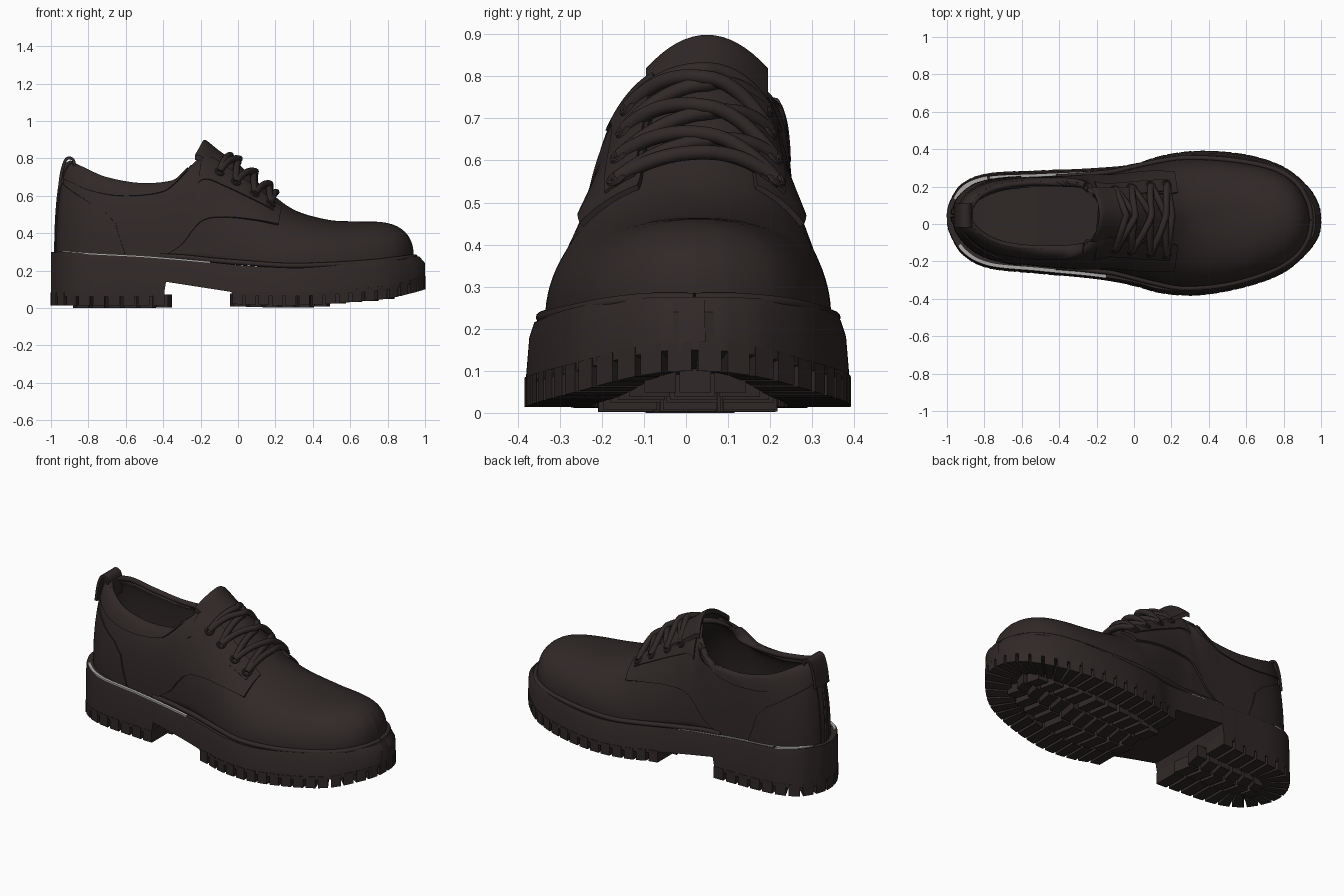
import bpy, bmesh, math
from mathutils import Vector as V

if "Cube" in bpy.data.objects:
    bpy.data.objects.remove(bpy.data.objects["Cube"])

def material(name, rgb):
    m = bpy.data.materials.new(name)
    m.diffuse_color = (*rgb, 1)
    m.use_nodes = True
    m.node_tree.nodes["Principled BSDF"].inputs["Base Color"].default_value = m.diffuse_color
    return m

DARK = material("dark_brown_leather", (0.030, 0.0215, 0.021))
LIGHT = material("pale_grey_seam", (0.42, 0.41, 0.40))

# ---------- helpers ----------
def spline(keys, t):
    """Smooth interpolation through rows of numbers."""
    n = len(keys) - 1
    i = max(0, min(int(t), n - 1))
    f = t - i
    a, b, c, d = (keys[max(0, min(n, i + k))] for k in (-1, 0, 1, 2))
    return [q + .5 * f * (r - p + f * (2*p - 5*q + 4*r - s + f * (3*(q - r) + s - p)))
            for p, q, r, s in zip(a, b, c, d)]

def ramp(pts, x):
    """Straight-line interpolation through (x, y) pairs."""
    if x <= pts[0][0]:
        return pts[0][1]
    for (a, p), (b, q) in zip(pts, pts[1:]):
        if x <= b:
            return p + (q - p) * (x - a) / (b - a)
    return pts[-1][1]

def make(name, verts, faces, mat=DARK, fix=True, weld=0.0003):
    me = bpy.data.meshes.new(name)
    me.from_pydata([tuple(v) for v in verts], [], faces)
    bm = bmesh.new()
    bm.from_mesh(me)
    bmesh.ops.remove_doubles(bm, verts=bm.verts, dist=weld)
    if fix:
        bmesh.ops.recalc_face_normals(bm, faces=bm.faces)
    bm.to_mesh(me)
    bm.free()
    me.materials.append(mat)
    ob = bpy.data.objects.new(name, me)
    bpy.context.collection.objects.link(ob)
    return ob

def loft(name, rings, mat=DARK):
    """Closed rings joined into a capped solid."""
    n = len(rings[0])
    faces = [(i*n + j, i*n + (j+1) % n, (i+1)*n + (j+1) % n, (i+1)*n + j)
             for i in range(len(rings) - 1) for j in range(n)]
    faces += [tuple(range(n)), tuple(range((len(rings)-1)*n, len(rings)*n))]
    return make(name, [p for r in rings for p in r], faces, mat)

def cord(name, pts, r):
    cu = bpy.data.curves.new(name, 'CURVE')
    cu.dimensions = '3D'
    cu.bevel_depth, cu.bevel_resolution, cu.use_fill_caps = r, 3, True
    sp = cu.splines.new('POLY')
    sp.points.add(len(pts) - 1)
    for p, q in zip(sp.points, pts):
        p.co = (*q, 1)
    sp.use_smooth = True
    cu.materials.append(DARK)
    ob = bpy.data.objects.new(name, cu)
    bpy.context.collection.objects.link(ob)

# ---------- sole: x, y left, y right, top z, ground z ----------
SOLE = [(1, .045, -.015, .275, .10), (.985, .11, -.07, .275, .095), (.93, .2, -.15, .27, .08),
        (.8, .305, -.26, .255, .05), (.6, .37, -.335, .235, .03), (.35, .39, -.38, .215, .015),
        (.15, .365, -.37, .22, .015), (0, .32, -.33, .23, .02), (-.2, .30, -.295, .25, .02),
        (-.5, .285, -.265, .275, .012), (-.78, .27, -.235, .29, .012), (-.92, .215, -.16, .30, .012),
        (-.985, .12, -.05, .30, .012), (-1, .06, .01, .30, .012)]
stations = [spline(SOLE, i / 24) for i in range(24 * 13 + 1)]

def under(x, g):
    if x < -.385:
        return g + .05
    return .14 + (x + .385) * -.155 if x < -.03 else g + .05

rings = []
for x, a, b, zt, g in stations:
    c, xt, zb = (a + b) / 2, x - .03 * max(0, x) ** 4, under(x, g)
    rings.append([(x, b, zb), (x, c + (b-c)*.975, zt - .035), (xt, c + (b-c)*.945, zt),
                  (xt, c + (a-c)*.945, zt), (x, c + (a-c)*.975, zt - .035), (x, a, zb)])
loft("sole", rings)

# tread lugs: a rim of blocks plus slanted rows inside it
BOX = [(0, 1, 2, 3), (7, 6, 5, 4), (0, 4, 5, 1), (1, 5, 6, 2), (2, 6, 7, 3), (3, 7, 4, 0)]
verts, faces = [], []

def block(quad, z0s, h):
    k = len(verts)
    verts.extend((x, y, z) for (x, y), z in zip(quad, z0s))
    verts.extend((x, y, z + h) for (x, y), z in zip(quad, z0s))
    faces.extend(tuple(k + i for i in f) for f in BOX)

def rim(loop, count):
    ds = [0]
    for p, q in zip(loop, loop[1:]):
        ds.append(ds[-1] + math.dist(p, q))
    at = lambda s: V([ramp(list(zip(ds, [p[k] for p in loop])), s) for k in range(3)])
    for i in range(count):
        a, b = (at(ds[-1] * (i + f) / count) for f in (.11, .89))
        quad = []
        for p, dp in ((a, 0), (b, 0), (b, .15), (a, .15)):
            d = V((max(-.74, min(.62, p.x)) - p.x, .02 - p.y))
            quad.append(p.xy + d.normalized() * (dp - .002))
        block(quad, (a.z, b.z, b.z, a.z), .07)

left = [(x, a, g) for x, a, b, zt, g in stations]
right = [(x, b, g) for x, a, b, zt, g in stations]
rim([p for p in left if p[0] < -.375] + [p for p in reversed(right) if p[0] < -.375], 19)
rim([p for p in reversed(left) if p[0] > -.04] + [p for p in right if p[0] > -.04], 34)
for x in [-.83 + .085*i for i in range(6)] + [.01 + .086*i for i in range(10)]:
    _, a, b, _, g = min(stations, key=lambda s: abs(s[0] - x))
    lo, hi = b + .165, a - .165
    n = 3 if x > 0 else 2
    for j in range(n):
        y0, y1 = (lo + (hi - lo) * (j + f) / n for f in (.05, .95))
        s = .02 if j % 2 else -.02
        block([(x - .032, y0), (x + .032, y0), (x + .032 + s, y1), (x - .032 + s, y1)],
              [g - .012 * (x < .5)] * 4, .07)
make("tread_lugs", verts, faces)

# pale glue line along the rear of the welt
def seam(name, col, x0, x1, d0, d1):
    pts = [(s[0], s[col], s[3]) for s in stations if x0 < s[0] < x1]
    rings = []
    for x, y, z in pts:
        d = (V((max(x, -.75), .03)) - V((x, y))).normalized()
        p, q = V((x, y)) + d * d0, V((x, y)) + d * d1
        rings.append([(*p, z - .004), (*q, z - .004), (*q, z + .004), (*p, z + .004)])
    loft(name, rings, LIGHT)
seam("seam_right", 2, -.95, -.15, .012, .03)
seam("seam_heel_left", 1, -.975, -.78, .012, .045)
seam("seam_left", 1, -.78, -.05, .018, .03)

# ---------- upper: base x, y left, y right, z; top x, y left, y right, z ----------
UPPER = [(.94, .02, .02, .26, .70, .03, .03, .462), (.92, .12, -.08, .26, .70, .03, .03, .462),
         (.85, .225, -.175, .25, .68, .03, .03, .462), (.72, .295, -.25, .235, .62, .03, .03, .463),
         (.5, .335, -.315, .22, .48, .035, .035, .472), (.27, .345, -.335, .215, .30, .04, .04, .525),
         (.1, .32, -.305, .225, .15, .045, .045, .635), (-.1, .275, -.255, .24, 0, .045, .045, .76),
         (-.2, .262, -.243, .25, -.14, .045, .045, .825), (-.3, .25, -.232, .26, -.24, .185, -.095, .75),
         (-.5, .24, -.215, .27, -.30, .215, -.125, .672), (-.7, .23, -.188, .28, -.5, .22, -.13, .648),
         (-.84, .20, -.137, .285, -.7, .20, -.105, .68), (-.93, .13, -.045, .29, -.83, .145, -.04, .735),
         (-.958, .045, .045, .29, -.895, .045, .045, .765)]
END = len(UPPER) - 1

def surf(side, u, v):
    k = spline(UPPER, max(0, min(END, u)))
    n = ramp([(0, 2.6), (4, 2.4), (5.5, 2.05), (7, 2.25), (8, 2.3), (9, 2.1)], u)
    a = max(0, min(1, v)) * math.pi / 2
    h, w = max(0, math.cos(a)) ** (2/n), math.sin(a) ** (2/n)
    yb, yt = (k[1], k[5]) if side > 0 else (k[2], k[6])
    return V((k[4] + (k[0]-k[4])*h, yt + (yb-yt)*h, k[3] + (k[7]-k[3])*w))

def lifted(side, u, v, off):
    """Point on the upper moved out along its normal."""
    du = surf(side, u + .03, v) - surf(side, u - .03, v)
    dv = surf(side, u, v + .02) - surf(side, u, v - .02)
    n = du.cross(dv) * side
    n = n.normalized() if n.length > 1e-8 else V((0, 0, 1))
    return surf(side, u, v) + n * off

def patch(name, side, u0, u1, vlo, vhi, off, nu=60, nv=14):
    """Leather overlay following the upper."""
    rings = []
    for i in range(nu + 1):
        u = u0 + (u1 - u0) * i / nu
        vs = [ramp(vlo, u) + (ramp(vhi, u) - ramp(vlo, u)) * j / nv for j in range(nv + 1)]
        rings.append([lifted(side, u, v, off) for v in vs] +
                     [lifted(side, u, v, -.01) for v in reversed(vs)])
    loft(name, rings)

NU, NV = 112, 24
verts, faces = [], []
for side in (1, -1):
    k = len(verts)
    verts += [surf(side, END * i / NU, j / NV) for i in range(NU + 1) for j in range(NV + 1)]
    for i in range(NU):
        for j in range(NV):
            p = k + i * (NV + 1) + j
            f = (p, p + NV + 1, p + NV + 2, p + 1)
            faces.append(f if side > 0 else f[::-1])
upper = make("upper", verts, faces, fix=False, weld=.001)
sol = upper.modifiers.new("lining", 'SOLIDIFY')
sol.thickness, sol.offset = .025, -1

for side, tag in ((1, "left"), (-1, "right")):
    patch("quarter_" + tag, side, 5.35, END, [(5.35, .45), (7, .28), (8.6, .16), (9.6, 0)],
          [(5.35, .74), (8, .78), (9, .97), (9.3, 1)], .013, nu=90)
    patch("heel_counter_" + tag, side, 10.5, END, [(0, 0)],
          [(10.5, .03), (10.85, .3), (11.3, .42), (12.2, .52), (END, .6)], .02)
    patch("collar_" + tag, side, 9.1, END, [(9.1, .8), (9.8, .64)], [(0, 1)], .02)
    patch("eyestay_" + tag, side, 5.6, 8.3, [(5.6, .58), (8.3, .5)], [(5.6, .72), (8.3, .78)], .02)
    cord("collar_edge_" + tag, [lifted(side, 9 + 5*i/40, 1, .004) for i in range(41)], .016)
    cord("welt_" + tag, [lifted(side, 9.6*i/60, 0, .008) + V((0, 0, .012)) for i in range(61)], .014)
    patch("back_strip_" + tag, side, 13.6, END, [(0, 0)], [(0, 1)], .026, nu=8)

# ---------- tongue ----------
TONGUE = [(.16, .61), (.08, .69), (0, .762), (-.1, .833), (-.165, .885), (-.185, .89)]
rings = []
for i in range(21):
    x, z = spline(TONGUE, i / 4)
    back = .045 * i / 20
    arc = [(s / 8, .145 * s / 8) for s in range(-8, 9)]
    line = lambda dz: [(x - back*s*s, .05 + y, z + dz - .08*s*s) for s, y in arc]
    rings.append(line(.008) + line(-.02)[::-1])
loft("tongue", rings)

# ---------- laces ----------
def lace(name, s, u0, u1, lift):
    pts = []
    for i in range(25):
        t = i / 24
        v = 1 - .36 * abs(2*t - 1)
        p = lifted(s if t < .5 else -s, u0 + (u1 - u0)*t, v, .018)
        pts.append(p + V((.3, 0, 1)) * lift * math.sin(math.pi * t))
    cord(name, pts, .018)

EYES = [5.72, 6.22, 6.75, 7.35]
lace("lace_bar", 1, EYES[0], EYES[0], .004)
for i, (a, b) in enumerate(zip(EYES, EYES[1:])):
    lace(f"lace_over_{i}", 1, a, b, .018)
    lace(f"lace_under_{i}", -1, a, b, .002)
lace("lace_top_bar", 1, EYES[3], EYES[3], .008)
for s in (1, -1):
    for i, u in enumerate(EYES):
        p = lifted(s, u, .64, .02)
        n = p - surf(s, u, .64)
        bpy.ops.mesh.primitive_torus_add(major_radius=.02, minor_radius=.008, major_segments=16,
            minor_segments=8, location=p, rotation=n.to_track_quat('Z', 'Y').to_euler())
        bpy.context.object.name = f"eyelet_{'left' if s > 0 else 'right'}_{i}"
        bpy.context.object.data.materials.append(DARK)

# ---------- pull tab loop at the heel ----------
TAB = [(-.955, .64), (-.942, .73), (-.922, .79), (-.9, .802), (-.878, .785), (-.872, .73), (-.875, .67)]
path = [spline(TAB, i / 4) for i in range(25)]
rings = []
for i, (x, z) in enumerate(path):
    p, q = path[max(0, i - 1)], path[min(24, i + 1)]
    t = V((q[0] - p[0], q[1] - p[1])).normalized() * .008
    rings.append([(x - t.y, -.02, z + t.x), (x - t.y, .11, z + t.x),
                  (x + t.y, .11, z - t.x), (x + t.y, -.02, z - t.x)])
loft("pull_tab", rings)

# smooth shading with crisp edges
bpy.ops.object.select_all(action='DESELECT')
for ob in bpy.data.objects:
    if ob.type == 'MESH':
        ob.select_set(True)
        bpy.context.view_layer.objects.active = ob
bpy.ops.object.shade_smooth_by_angle(angle=math.radians(40))
